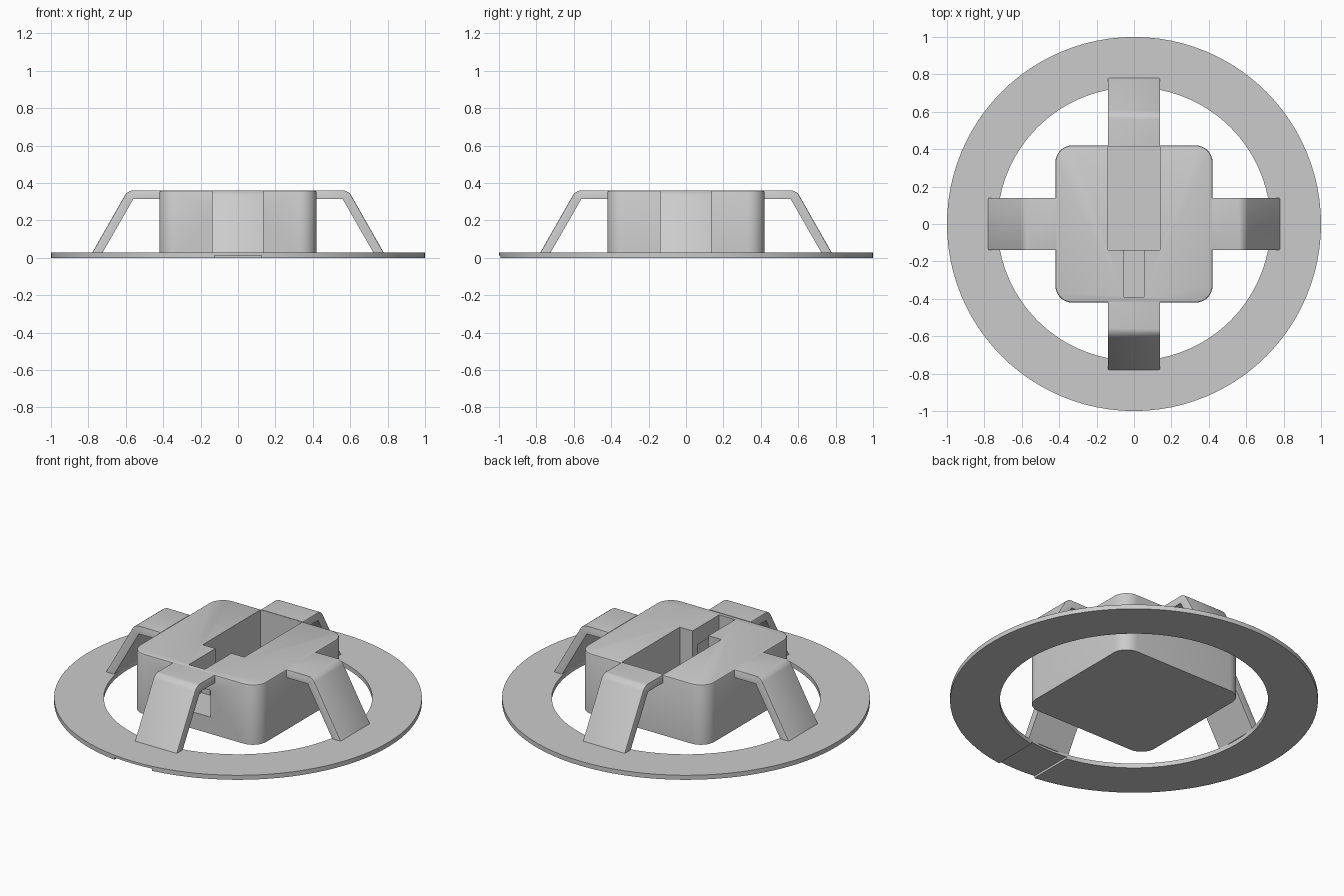
import bpy, bmesh, math
from mathutils import Matrix

cube = bpy.data.objects.get("Cube")
if cube:
    bpy.data.objects.remove(cube)

grey = bpy.data.materials.new("plain_grey")
grey.use_nodes = True
COLOUR = (0.6, 0.6, 0.6, 1)
grey.diffuse_color = COLOUR
grey.node_tree.nodes["Principled BSDF"].inputs["Base Color"].default_value = COLOUR


def finish(name, bm):
    bmesh.ops.recalc_face_normals(bm, faces=bm.faces)
    mesh = bpy.data.meshes.new(name)
    bm.to_mesh(mesh)
    bm.free()
    mesh.materials.append(grey)
    obj = bpy.data.objects.new(name, mesh)
    bpy.context.collection.objects.link(obj)
    return obj


def activate(obj):
    bpy.ops.object.select_all(action='DESELECT')
    obj.select_set(True)
    bpy.context.view_layer.objects.active = obj


def smooth(obj):
    activate(obj)
    bpy.ops.object.shade_smooth_by_angle(angle=math.radians(35))


def block(bm, x, y, z):
    """Box from three (min, max) ranges."""
    size = [b - a for a, b in (x, y, z)]
    mid = [(a + b) / 2 for a, b in (x, y, z)]
    return bmesh.ops.create_cube(
        bm, size=1, matrix=Matrix.Translation(mid) @ Matrix.Diagonal((*size, 1)))["verts"]


def cut(obj, x, y, z):
    """Subtract a box from an object."""
    bm = bmesh.new()
    block(bm, x, y, z)
    cutter = finish("cutter", bm)
    cutter.hide_render = True
    mod = obj.modifiers.new("cut", 'BOOLEAN')
    mod.operation, mod.solver, mod.object = 'DIFFERENCE', 'EXACT', cutter
    activate(obj)
    bpy.ops.object.modifier_apply(modifier=mod.name)
    bpy.data.objects.remove(cutter)


def bevel(bm, edges, width, segments):
    bmesh.ops.bevel(bm, geom=edges, offset=width, segments=segments,
                    profile=0.5, affect='EDGES')


TOP = 0.36

# Flat base ring with a channel under its front
bm = bmesh.new()
steps = 96
section = [(0.73, 0), (1, 0), (1, 0.027), (0.73, 0.027)]
loops = []
for i in range(steps):
    a = math.tau * i / steps
    loops.append([bm.verts.new((r * math.cos(a), r * math.sin(a), z)) for r, z in section])
for i in range(steps):
    p, q = loops[i], loops[(i + 1) % steps]
    for k in range(4):
        n = (k + 1) % 4
        bm.faces.new((p[k], q[k], q[n], p[n]))
ring = finish("base_ring", bm)
cut(ring, (-0.125, 0.125), (-1.1, -0.6), (-0.1, 0.013))
smooth(ring)

# Central housing with rounded corners and a softened top edge
bm = bmesh.new()
block(bm, (-0.42, 0.42), (-0.42, 0.42), (0, TOP))
bevel(bm, [e for e in bm.edges if abs(e.verts[0].co.z - e.verts[1].co.z) > 0.1], 0.09, 8)
bevel(bm, [e for e in bm.edges if all(v.co.z > TOP - 0.001 for v in e.verts)], 0.01, 2)
housing = finish("housing", bm)

# Open pocket, narrow cable slot and the mouth in the front wall
cut(housing, (-0.138, 0.138), (-0.138, 0.411), (0.05, 0.5))
cut(housing, (-0.053, 0.053), (-0.39, -0.13), (0.1, 0.5))
cut(housing, (-0.11, 0.11), (-0.5, -0.19), (0.1, 0.26))
smooth(housing)

# Four bent arms reaching down to the ring
profile = [(0.415, TOP), (0.59, TOP), (0.78, 0.026), (0.725, 0.026), (0.56, 0.313), (0.415, 0.313)]
for i, side in enumerate(("left", "back", "right", "front")):
    bm = bmesh.new()
    face = bm.faces.new([bm.verts.new((x, -0.14, z)) for x, z in profile])
    ext = bmesh.ops.extrude_face_region(bm, geom=[face])["geom"]
    bmesh.ops.translate(bm, vec=(0, 0.28, 0),
                        verts=[g for g in ext if isinstance(g, bmesh.types.BMVert)])
    bend = [e for e in bm.edges
            if all(abs(v.co.x - 0.59) < 0.001 for v in e.verts)]
    bevel(bm, bend, 0.03, 5)
    # Soften the long upper edges
    rim = [e for e in bm.edges if len(e.link_faces) == 2
           and abs(e.verts[0].co.y - e.verts[1].co.y) < 0.001
           and all(v.co.x > 0.57 or v.co.z > TOP - 0.001 for v in e.verts)
           and any(abs(f.normal.y) < 0.1 for f in e.link_faces)
           and not any(abs(v.co.x - 0.725) < 0.001 for v in e.verts)]
    bevel(bm, rim, 0.006, 2)
    bmesh.ops.rotate(bm, verts=bm.verts, cent=(0, 0, 0),
                     matrix=Matrix.Rotation(i * math.pi / 2, 3, 'Z'))
    smooth(finish(side + "_arm", bm))
